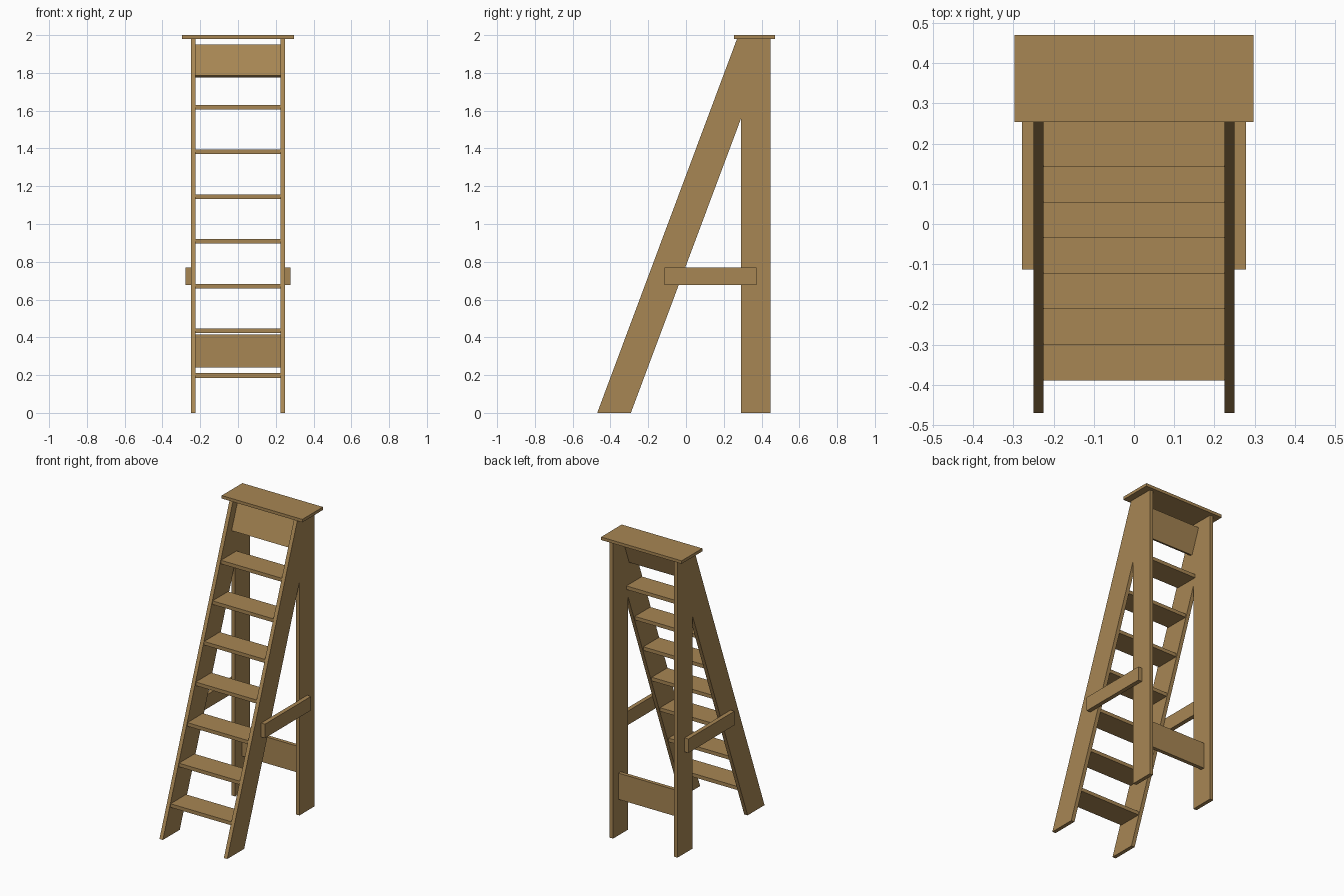
import bpy, bmesh

if "Cube" in bpy.data.objects:
    bpy.data.objects.remove(bpy.data.objects["Cube"])

wood = bpy.data.materials.new("brown wood")
wood.diffuse_color = (0.39, 0.24, 0.088, 1)
wood.use_nodes = True
wood.node_tree.nodes["Principled BSDF"].inputs["Base Color"].default_value = wood.diffuse_color

SLOPE = 0.74 / 1.98            # lean of the front rails (y per z)


def rail_y(z):
    """y of the front edge of the leaning rail at height z"""
    return -0.47 + SLOPE * z


def extrude_x(name, profile, x0, x1):
    """Solid from a (y, z) profile extruded between x0 and x1"""
    bm = bmesh.new()
    face = bm.faces.new([bm.verts.new((x0, y, z)) for y, z in profile])
    ext = bmesh.ops.extrude_face_region(bm, geom=[face])
    verts = [g for g in ext["geom"] if isinstance(g, bmesh.types.BMVert)]
    bmesh.ops.translate(bm, verts=verts, vec=(x1 - x0, 0, 0))
    bmesh.ops.recalc_face_normals(bm, faces=bm.faces)
    mesh = bpy.data.meshes.new(name)
    bm.to_mesh(mesh)
    bm.free()
    mesh.materials.append(wood)
    obj = bpy.data.objects.new(name, mesh)
    bpy.context.collection.objects.link(obj)
    return obj


def board(name, x0, x1, y0, y1, z0, z1):
    return extrude_x(name, [(y0, z0), (y1, z0), (y1, z1), (y0, z1)], x0, x1)


# Side frames: leaning front rail joined to upright rear leg, plus outer brace
frame = [(-0.47, 0), (-0.292, 0), (0.29, 1.555), (0.29, 0),
         (0.447, 0), (0.447, 1.98), (0.27, 1.98)]
for side, s in (("left", -1), ("right", 1)):
    extrude_x(side + "_side_frame", frame, s * 0.225, s * 0.25)
    board(side + "_brace", s * 0.25, s * 0.278, -0.113, 0.372, 0.677, 0.77)

# Seven steps between the rails
for i in range(7):
    top = 0.21 + i * 0.2367
    y = rail_y(top) + 0.003
    board(f"step_{i + 1}", -0.225, 0.225, y, y + 0.163, top - 0.024, top)

# Top platform
board("top_platform", -0.297, 0.297, 0.253, 0.47, 1.98, 2.0)

# Tilted panel under the platform, parallel to the rails
fy, fz, t = rail_y(1.785) + 0.057, 1.785, 0.025
h = 0.165
back = (fy + t * 0.937, fz - t * 0.35)
extrude_x("upper_panel", [(fy, fz), back,
                          (back[0] + SLOPE * h, back[1] + h),
                          (fy + SLOPE * h, fz + h)], -0.225, 0.225)

# Upright panel between the rear legs
board("lower_rear_panel", -0.225, 0.225, 0.365, 0.39, 0.24, 0.415)
